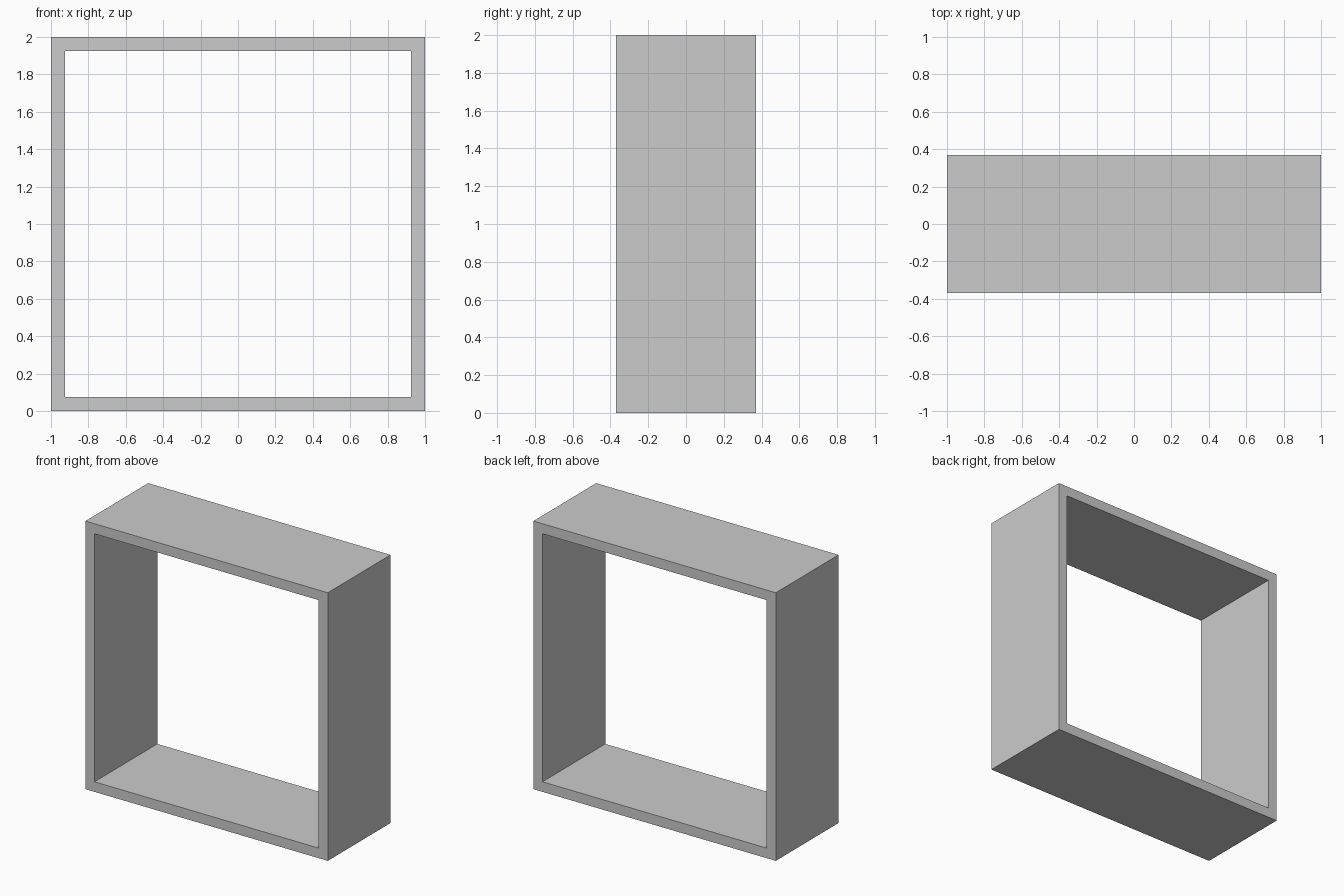
import bpy, bmesh

if "Cube" in bpy.data.objects:
    bpy.data.objects.remove(bpy.data.objects["Cube"])

HALF, WALL, DEPTH = 1.0, 0.075, 0.74


def square(bm, half, y):
    """Square loop of vertices in the XZ plane, centred at z = HALF."""
    return [bm.verts.new((sx * half, y, HALF + sz * half))
            for sx, sz in ((-1, -1), (1, -1), (1, 1), (-1, 1))]


bm = bmesh.new()

# Front rim of the open box: four mitred strips
outer = square(bm, HALF, -DEPTH / 2)
inner = square(bm, HALF - WALL, -DEPTH / 2)
for i in range(4):
    j = (i + 1) % 4
    bm.faces.new((outer[i], outer[j], inner[j], inner[i]))

# Pull the rim back to form the walls and rear rim
front = bm.faces[:]
result = bmesh.ops.extrude_face_region(bm, geom=front, use_keep_orig=True)
moved = [g for g in result["geom"] if isinstance(g, bmesh.types.BMVert)]
bmesh.ops.translate(bm, verts=moved, vec=(0, DEPTH, 0))
bmesh.ops.recalc_face_normals(bm, faces=bm.faces[:])

mesh = bpy.data.meshes.new("square_shelf_frame")
bm.to_mesh(mesh)
bm.free()
frame = bpy.data.objects.new("square_shelf_frame", mesh)
bpy.context.collection.objects.link(frame)
